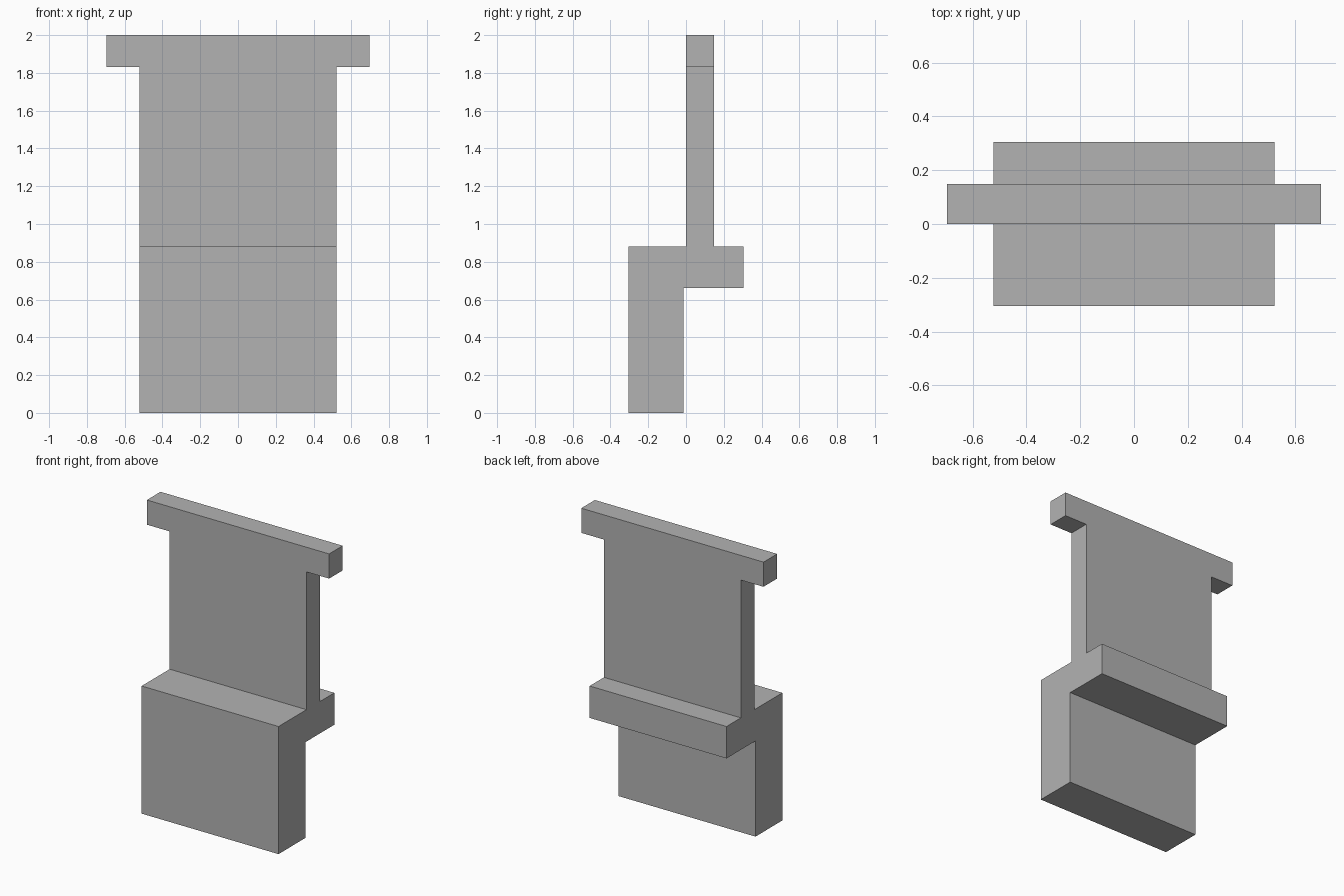
import bpy
import bmesh

cube = bpy.data.objects.get("Cube")
if cube:
    bpy.data.objects.remove(cube, do_unlink=True)

HALF_WIDTH = 0.522
BAR_HALF_WIDTH = 0.695
BAR_BOTTOM = 1.83

# Plain grey material
grey = bpy.data.materials.new("plain_grey")
grey.use_nodes = True
colour = (0.45, 0.45, 0.45, 1)
grey.diffuse_color = colour
grey.node_tree.nodes["Principled BSDF"].inputs["Base Color"].default_value = colour

# Stepped side profile (y, z): thick base, rear ledge, thin upright panel
profile = [(-0.304, 0), (-0.012, 0), (-0.012, 0.66), (0.304, 0.66),
           (0.304, 0.88), (0.148, 0.88), (0.148, 2), (0, 2),
           (0, 0.88), (-0.304, 0.88)]

bm = bmesh.new()
side = bm.faces.new([bm.verts.new((-HALF_WIDTH, y, z)) for y, z in profile])
swept = bmesh.ops.extrude_face_region(bm, geom=[side], use_keep_orig=True)
for v in swept["geom"]:
    if isinstance(v, bmesh.types.BMVert):
        v.co.x = HALF_WIDTH

# Cut level with the underside of the top bar, then pull out its two ends
bmesh.ops.bisect_plane(bm, geom=bm.verts[:] + bm.edges[:] + bm.faces[:],
                       plane_co=(0, 0, BAR_BOTTOM), plane_no=(0, 0, 1))
bm.normal_update()
ends = [f for f in bm.faces
        if abs(f.normal.x) > 0.9 and f.calc_center_median().z > BAR_BOTTOM]
for face in bmesh.ops.extrude_discrete_faces(bm, faces=ends)["faces"]:
    direction = 1 if face.calc_center_median().x > 0 else -1
    for v in face.verts:
        v.co.x = direction * BAR_HALF_WIDTH

# Merge the flat cuts back into clean faces
bmesh.ops.dissolve_limit(bm, angle_limit=0.01, verts=bm.verts[:], edges=bm.edges[:])
bmesh.ops.recalc_face_normals(bm, faces=bm.faces[:])

mesh = bpy.data.meshes.new("stepped_panel_with_top_bar")
bm.to_mesh(mesh)
bm.free()
mesh.materials.append(grey)
panel = bpy.data.objects.new("stepped_panel_with_top_bar", mesh)
bpy.context.collection.objects.link(panel)
